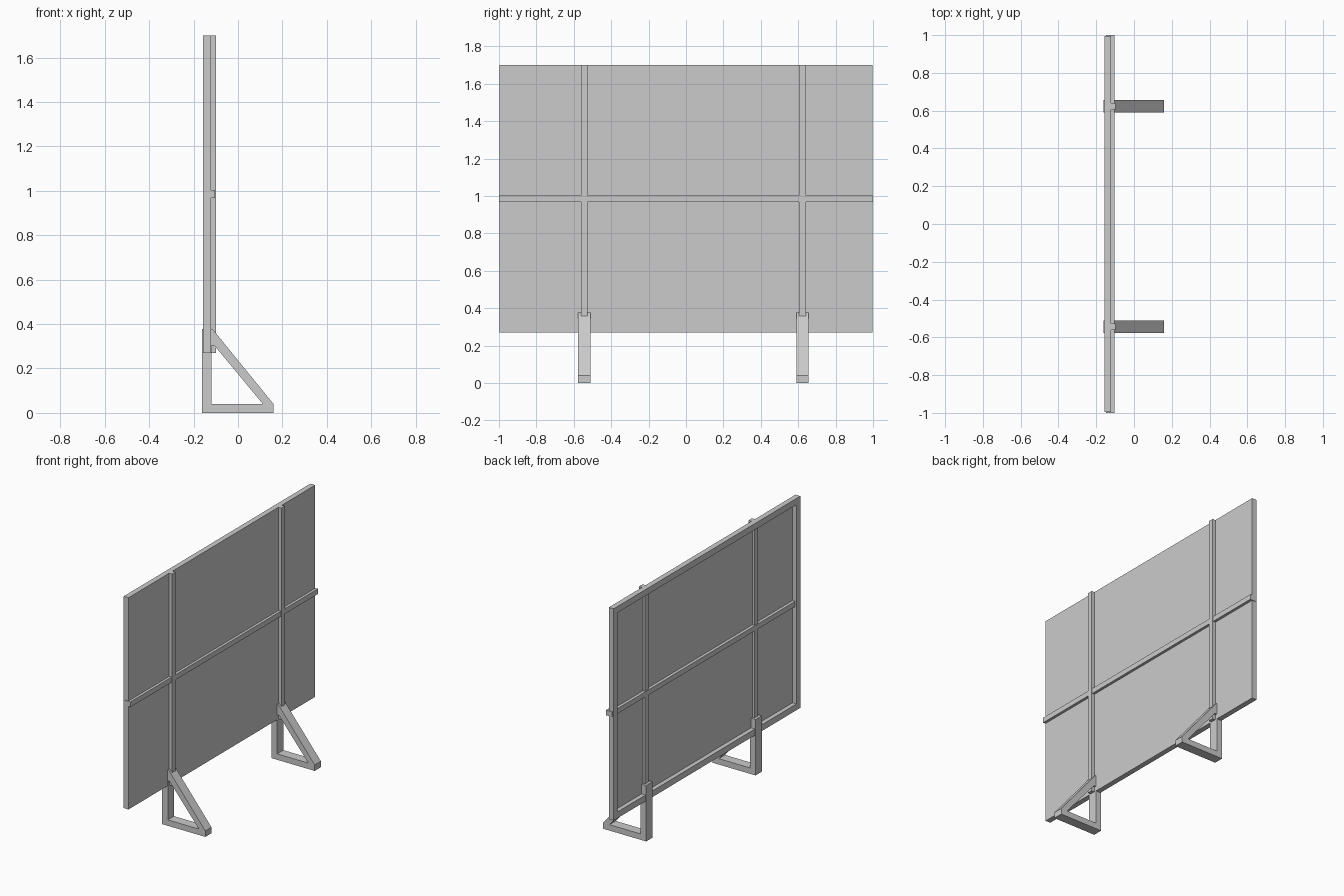
import bpy, bmesh

if "Cube" in bpy.data.objects:
    bpy.data.objects.remove(bpy.data.objects["Cube"])


def new_object(name, bm):
    bmesh.ops.recalc_face_normals(bm, faces=bm.faces)
    mesh = bpy.data.meshes.new(name)
    bm.to_mesh(mesh)
    bm.free()
    obj = bpy.data.objects.new(name, mesh)
    bpy.context.collection.objects.link(obj)
    return obj


def add_prism(bm, profile, y0, y1):
    """Extrude an x/z profile along y."""
    face = bm.faces.new([bm.verts.new((x, y0, z)) for x, z in profile])
    ext = bmesh.ops.extrude_face_region(bm, geom=[face])["geom"]
    verts = [v for v in ext if isinstance(v, bmesh.types.BMVert)]
    bmesh.ops.translate(bm, verts=verts, vec=(0, y1 - y0, 0))


def add_box(bm, x0, x1, y0, y1, z0, z1):
    add_prism(bm, [(x0, z0), (x1, z0), (x1, z1), (x0, z1)], y0, y1)


# Board: flat on +x, raised frame around a recess on -x
bm = bmesh.new()
add_box(bm, -0.157, -0.121, -0.996, 0.996, 0.27, 1.70)
bmesh.ops.recalc_face_normals(bm, faces=bm.faces)
back = min(bm.faces, key=lambda f: f.calc_center_median().x)
bmesh.ops.inset_region(bm, faces=[back], thickness=0.06)
ext = bmesh.ops.extrude_face_region(bm, geom=[back])["geom"]
bmesh.ops.translate(bm, verts=[v for v in ext if isinstance(v, bmesh.types.BMVert)],
                    vec=(0.029, 0, 0))
if back.is_valid:
    bmesh.ops.delete(bm, geom=[back], context='FACES_ONLY')
new_object("board", bm)

# Horizontal batten through the board
bm = bmesh.new()
add_box(bm, -0.148, -0.103, -1.0, 1.0, 0.968, 1.003)
new_object("cross_batten", bm)

# Vertical battens and triangular feet
for side, y in (("left", -0.544), ("right", 0.623)):
    bm = bmesh.new()
    add_box(bm, -0.144, -0.099, y - 0.018, y + 0.018, 0.27, 1.70)
    new_object(side + "_upright_batten", bm)

    bm = bmesh.new()
    y0, y1 = y - 0.033, y + 0.033
    add_box(bm, -0.162, 0.16, y0, y1, 0.0, 0.04)            # base
    add_box(bm, -0.162, -0.12, y0, y1, 0.04, 0.378)         # post
    add_prism(bm, [(-0.12, 0.378), (-0.115, 0.378), (0.16, 0.04), (0.112, 0.04),
                   (-0.106, 0.303), (-0.12, 0.303)], y0, y1)  # brace
    new_object(side + "_foot", bm)
